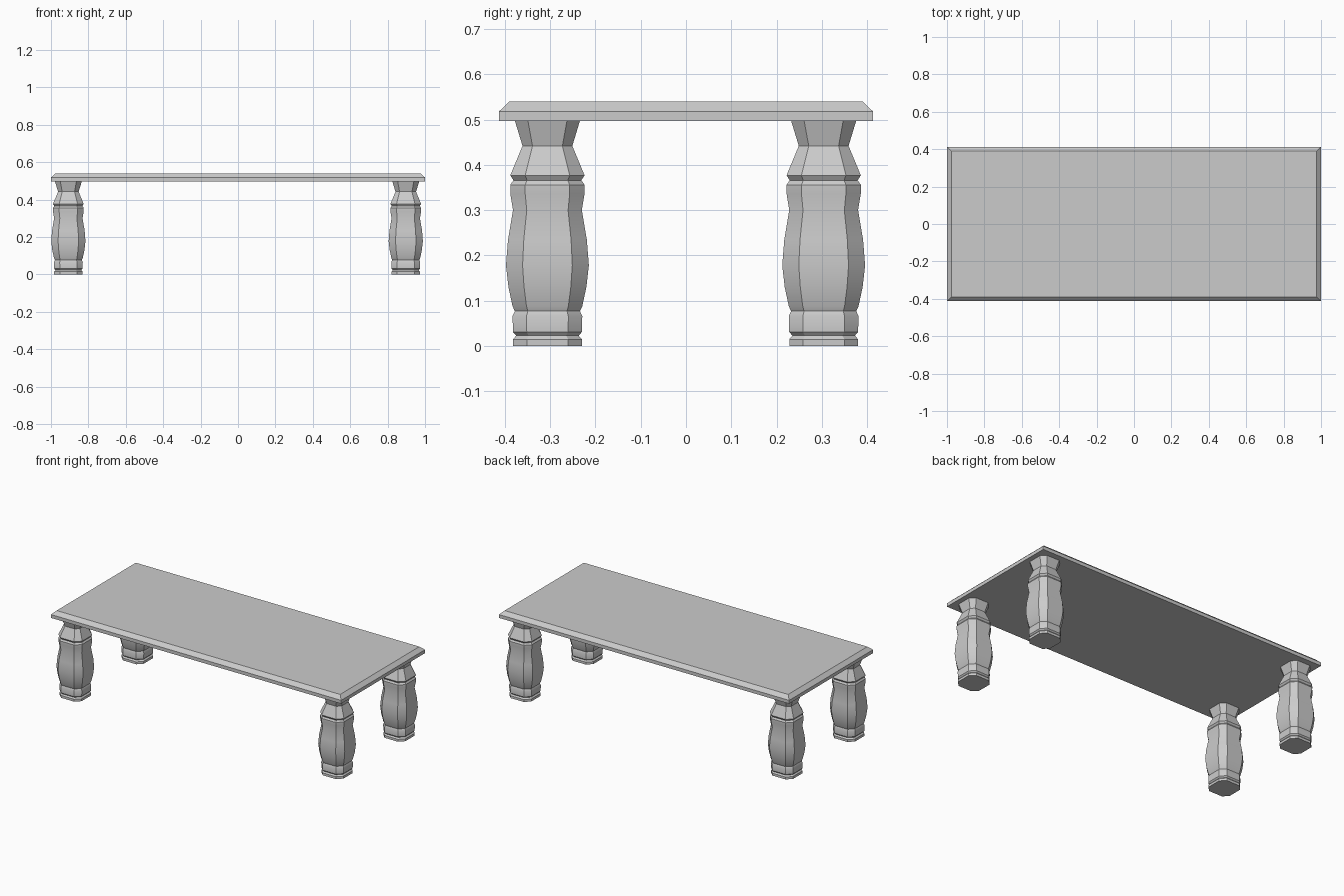
import bpy, bmesh, math

if "Cube" in bpy.data.objects:
    bpy.data.objects.remove(bpy.data.objects["Cube"])


def loft(name, sections):
    """Skin a stack of equal-sized point loops and cap both ends."""
    bm = bmesh.new()
    rings = [[bm.verts.new(p) for p in sec] for sec in sections]
    n = len(rings[0])
    for a, b in zip(rings, rings[1:]):
        for i in range(n):
            j = (i + 1) % n
            bm.faces.new((a[i], a[j], b[j], b[i]))
    bm.faces.new(rings[0][::-1])
    bm.faces.new(rings[-1])
    bmesh.ops.recalc_face_normals(bm, faces=bm.faces[:])
    mesh = bpy.data.meshes.new(name)
    bm.to_mesh(mesh)
    bm.free()
    obj = bpy.data.objects.new(name, mesh)
    bpy.context.collection.objects.link(obj)
    return obj


def rectangle(hx, hy, z):
    return [(-hx, -hy, z), (hx, -hy, z), (hx, hy, z), (-hx, hy, z)]


def octagon(r, z):
    c = 0.6 * r
    return [(r, -c, z), (r, c, z), (c, r, z), (-c, r, z),
            (-r, c, z), (-r, -c, z), (-c, -r, z), (c, -r, z)]


# Table top with chamfered upper edge
loft("table_top", [rectangle(1.0, 0.413, 0.497),
                   rectangle(1.0, 0.413, 0.518),
                   rectangle(0.977, 0.39, 0.54)])

# Leg profile: half width, height
profile = [(0.076, 0), (0.076, 0.015), (0.069, 0.023), (0.076, 0.031),
           (0.077, 0.066), (0.072, 0.077), (0.077, 0.088), (0.086, 0.130),
           (0.0915, 0.178), (0.087, 0.235), (0.076, 0.300), (0.082, 0.337),
           (0.082, 0.356), (0.075, 0.366), (0.082, 0.377), (0.055, 0.442),
           (0.072, 0.498)]

# Four eight-sided baluster legs
for side, x in (("left", -0.907), ("right", 0.897)):
    for end, y in (("front", -0.306), ("back", 0.304)):
        leg = loft(f"{end}_{side}_leg", [octagon(r, z) for r, z in profile])
        leg.location = (x, y, 0)
        bpy.ops.object.select_all(action='DESELECT')
        leg.select_set(True)
        bpy.context.view_layer.objects.active = leg
        bpy.ops.object.shade_smooth_by_angle(angle=math.radians(30))
